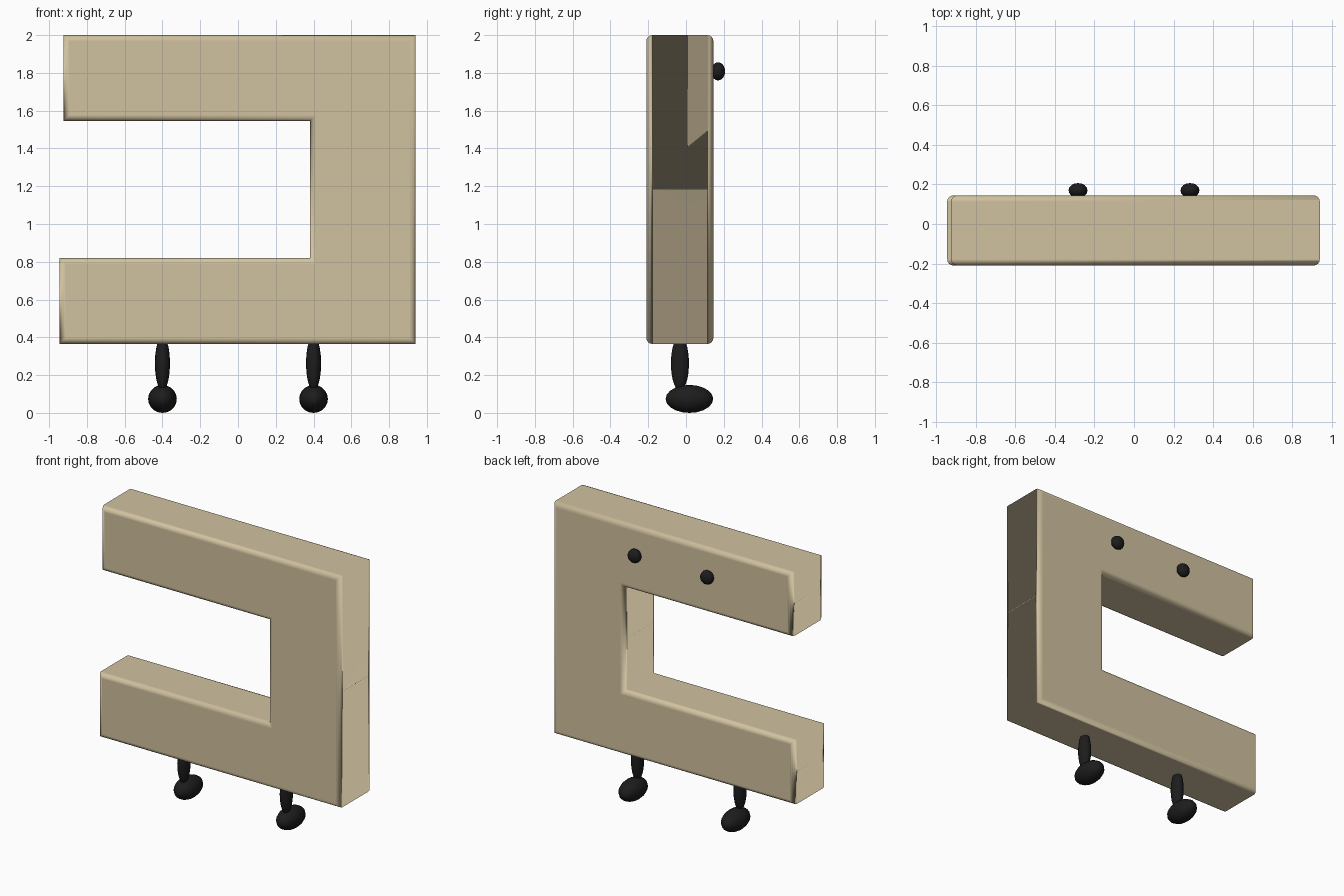
import bpy
import bmesh

if "Cube" in bpy.data.objects:
    bpy.data.objects.remove(bpy.data.objects["Cube"])


def material(name, rgb):
    m = bpy.data.materials.new(name)
    m.diffuse_color = (*rgb, 1)
    m.use_nodes = True
    m.node_tree.nodes["Principled BSDF"].inputs["Base Color"].default_value = m.diffuse_color
    return m


tan = material("tan", (0.64, 0.54, 0.35))
black = material("black", (0.012, 0.012, 0.012))

# C-shaped body: outline extruded from front to back
FRONT, BACK = -0.21, 0.145
outline = [(-0.945, 0.365), (0.94, 0.365), (0.94, 2.0), (-0.925, 2.0),
           (-0.925, 1.545), (0.38, 1.545), (0.38, 0.82), (-0.945, 0.82)]
bm = bmesh.new()
face = bm.faces.new([bm.verts.new((x, FRONT, z)) for x, z in outline])
ext = bmesh.ops.extrude_face_region(bm, geom=[face])
bmesh.ops.translate(bm, vec=(0, BACK - FRONT, 0),
                    verts=[v for v in ext["geom"] if isinstance(v, bmesh.types.BMVert)])
bmesh.ops.recalc_face_normals(bm, faces=bm.faces)

# Round only the front and back rims
rims = [e for e in bm.edges if abs(e.verts[0].co.y - e.verts[1].co.y) < 1e-4]
bmesh.ops.bevel(bm, geom=rims, offset=0.032, segments=4, profile=0.5, affect='EDGES')
for f in bm.faces:
    f.smooth = True
mesh = bpy.data.meshes.new("body")
bm.to_mesh(mesh)
bm.free()
mesh.materials.append(tan)
body = bpy.data.objects.new("body", mesh)
bpy.context.collection.objects.link(body)
weighted = body.modifiers.new("weighted_normals", 'WEIGHTED_NORMAL')
weighted.weight = 100


def ellipsoid(name, center, radii):
    bpy.ops.mesh.primitive_uv_sphere_add(segments=16, ring_count=10, radius=1, location=center)
    o = bpy.context.object
    o.name = name
    o.scale = radii
    o.data.materials.append(black)
    bpy.ops.object.shade_smooth()


# Legs, feet and eyes, mirrored left to right
for side, s in (("left", -1), ("right", 1)):
    ellipsoid(side + "_leg", (s * 0.4, -0.032, 0.262), (0.04, 0.048, 0.145))
    ellipsoid(side + "_foot", (s * 0.4, 0.018, 0.074), (0.076, 0.126, 0.074))
    ellipsoid(side + "_eye", (s * 0.283, 0.17, 1.808), (0.048, 0.037, 0.048))
